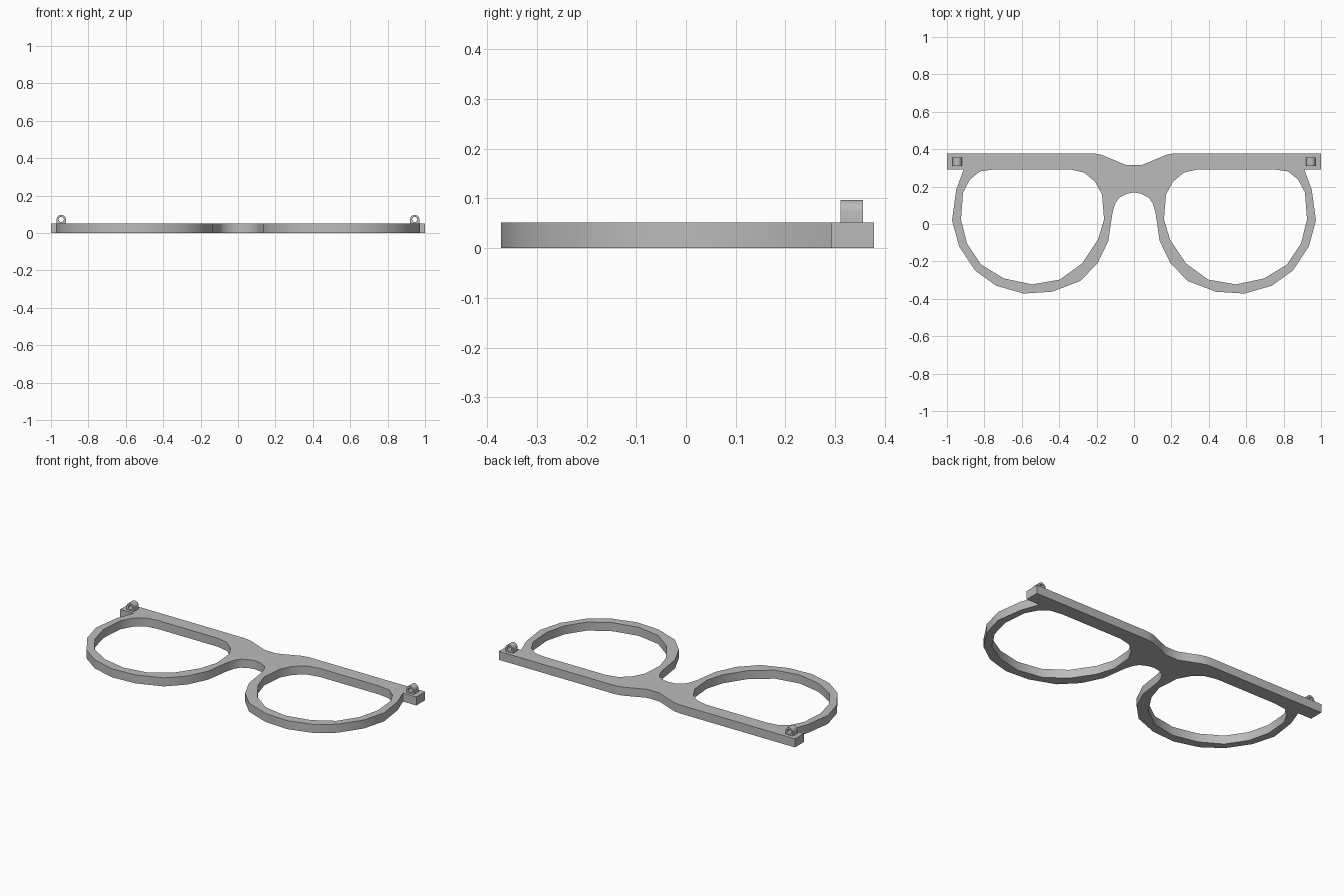
import bpy, math

if "Cube" in bpy.data.objects:
    bpy.data.objects.remove(bpy.data.objects["Cube"])

THICK = 0.052

grey = bpy.data.materials.new("frame grey")
grey.use_nodes = True
GREY = (0.5, 0.5, 0.5, 1)
grey.diffuse_color = GREY
grey.node_tree.nodes["Principled BSDF"].inputs["Base Color"].default_value = GREY


def flip(points):
    return [(-x, y) for x, y in reversed(points)]


def extrude_outline(name, outlines, depth, smooth):
    """Fill closed outlines (inner ones become holes) and give them depth."""
    curve = bpy.data.curves.new(name, "CURVE")
    curve.dimensions = "2D"
    curve.fill_mode = "BOTH"
    curve.extrude = depth / 2
    for points in outlines:
        spline = curve.splines.new("POLY")
        spline.points.add(len(points) - 1)
        for p, (x, y) in zip(spline.points, points):
            p.co = (x, y, 0, 1)
        spline.use_cyclic_u = True
    obj = bpy.data.objects.new(name, curve)
    bpy.context.collection.objects.link(obj)
    bpy.ops.object.select_all(action="DESELECT")
    obj.select_set(True)
    bpy.context.view_layer.objects.active = obj
    bpy.ops.object.convert(target="MESH")
    obj = bpy.context.object
    obj.name = name
    # Weld the caps to the walls
    bpy.ops.object.mode_set(mode="EDIT")
    bpy.ops.mesh.select_all(action="SELECT")
    bpy.ops.mesh.remove_doubles(threshold=0.0001)
    bpy.ops.mesh.normals_make_consistent(inside=False)
    bpy.ops.object.mode_set(mode="OBJECT")
    bpy.ops.object.shade_smooth_by_angle(angle=math.radians(smooth))
    obj.data.materials.clear()
    obj.data.materials.append(grey)
    return obj


# Half outline of the front: brow bar, end tab, rim, nose arch
half = [(0.04, 0.315), (0.09, 0.335), (0.165, 0.367), (0.195, 0.375), (0.23, 0.378),
        (1, 0.378), (1, 0.292), (0.91, 0.292),
        (0.95, 0.185), (0.973, 0.02), (0.935, -0.12), (0.848, -0.25),
        (0.737, -0.33), (0.59, -0.372), (0.438, -0.362), (0.288, -0.305),
        (0.195, -0.21), (0.137, -0.09), (0.115, 0.06), (0.1, 0.11),
        (0.08, 0.14), (0.04, 0.161), (0.005, 0.168)]

# Lens opening
lens = [(0.749, 0.292), (0.342, 0.292), (0.267, 0.275), (0.209, 0.227),
        (0.171, 0.158), (0.16, 0.024), (0.193, -0.083), (0.278, -0.211),
        (0.396, -0.297), (0.545, -0.323), (0.695, -0.291), (0.818, -0.217),
        (0.893, -0.104), (0.925, 0.024), (0.914, 0.168), (0.877, 0.238),
        (0.824, 0.281)]

frame = extrude_outline("spectacle_frame", [half + flip(half), lens, flip(lens)], THICK, 30)
frame.location.z = THICK / 2

# Hinge lugs: arched profile with a pin hole
R, HOLE, LUG = 0.025, 0.014, 0.045
arch = [(R * math.cos(a), R * math.sin(a)) for a in [math.pi * i / 12 for i in range(13)]]
arch += [(-R, -R), (R, -R)]
pin_hole = [(HOLE * math.cos(a), HOLE * math.sin(a)) for a in [math.tau * i / 16 for i in range(16)]]
for side, sign in (("left", 1), ("right", -1)):
    lug = extrude_outline(side + "_hinge_lug", [arch, pin_hole], LUG, 35)
    lug.rotation_euler.x = math.pi / 2
    lug.location = (sign * 0.945, 0.333, 0.072)
